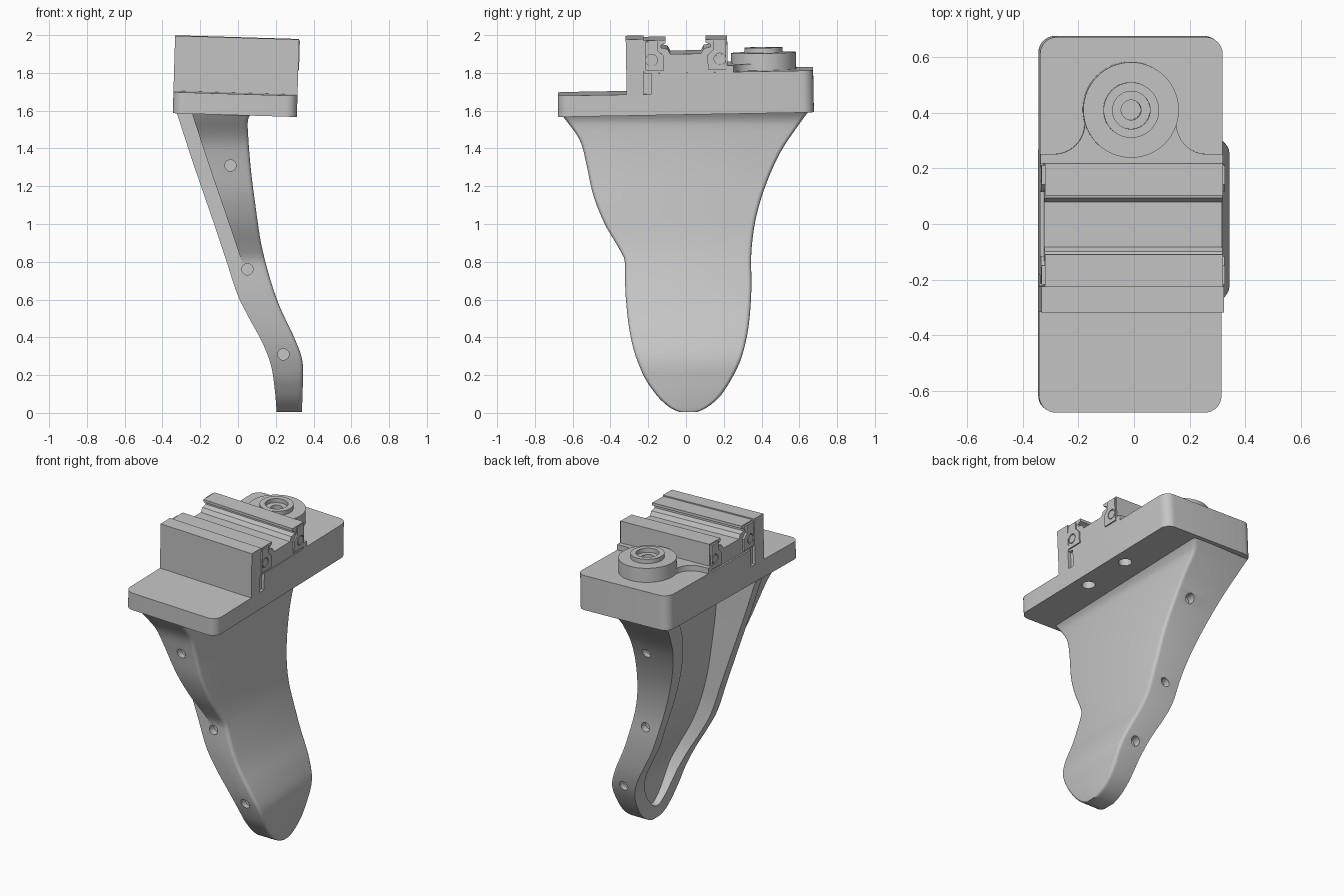
import bpy, bmesh, math
from mathutils import Matrix, Vector

if "Cube" in bpy.data.objects:
    bpy.data.objects.remove(bpy.data.objects["Cube"], do_unlink=True)

grey = bpy.data.materials.new("matte grey")
grey.use_nodes = True
grey.diffuse_color = (0.56, 0.56, 0.56, 1)
grey.node_tree.nodes["Principled BSDF"].inputs["Base Color"].default_value = (0.56, 0.56, 0.56, 1)

# The head sits slightly tilted on the leg
PIVOT = Vector((0, 0, 1.588))
TILT = (Matrix.Translation(PIVOT) @ Matrix.Rotation(0.03, 4, 'Y')
        @ Matrix.Rotation(0.018, 4, 'X') @ Matrix.Translation(-PIVOT))


def loft(name, rings, matrix=None):
    """Skin a list of equal-length rings and cap both ends."""
    bm = bmesh.new()
    loops = [[bm.verts.new(p) for p in ring] for ring in rings]
    n = len(loops[0])
    for a, b in zip(loops, loops[1:]):
        for i in range(n):
            j = (i + 1) % n
            bm.faces.new((a[i], a[j], b[j], b[i]))
    bm.faces.new(loops[0])
    bm.faces.new(loops[-1])
    bmesh.ops.recalc_face_normals(bm, faces=bm.faces)
    if matrix:
        bm.transform(matrix)
    mesh = bpy.data.meshes.new(name)
    bm.to_mesh(mesh)
    bm.free()
    obj = bpy.data.objects.new(name, mesh)
    bpy.context.collection.objects.link(obj)
    mesh.materials.append(grey)
    return obj


def prism(name, pts, axis, lo, hi, matrix=TILT):
    """Extrude a 2D outline along x, y or z."""
    place = {'x': lambda p, h: (h, p[0], p[1]),
             'y': lambda p, h: (p[0], h, p[1]),
             'z': lambda p, h: (p[0], p[1], h)}[axis]
    return loft(name, [[place(p, h) for p in pts] for h in (lo, hi)], matrix)


def circle(cx, cy, r, n=40):
    return [(cx + r * math.cos(i * math.tau / n), cy + r * math.sin(i * math.tau / n)) for i in range(n)]


def arc(cx, cy, r, start, end, n=8):
    angles = [math.radians(start + (end - start) * i / n) for i in range(n + 1)]
    return [(cx + r * math.cos(a), cy + r * math.sin(a)) for a in angles]


def boolean(obj, tool, operation='DIFFERENCE'):
    mod = obj.modifiers.new("cut", 'BOOLEAN')
    mod.operation, mod.object, mod.solver = operation, tool, 'EXACT'
    bpy.context.view_layer.objects.active = obj
    bpy.ops.object.modifier_apply(modifier=mod.name)
    bpy.data.objects.remove(tool, do_unlink=True)


def smooth(obj, degrees=35):
    bpy.ops.object.select_all(action='DESELECT')
    obj.select_set(True)
    bpy.context.view_layer.objects.active = obj
    bpy.ops.object.shade_smooth_by_angle(angle=math.radians(degrees))


def curve(points):
    """Smooth interpolation of value against height."""
    def value(z):
        k = 0
        while k < len(points) - 2 and z > points[k + 1][0]:
            k += 1
        (z0, v0), (z1, v1) = points[k], points[k + 1]

        def slope(i):
            a, b = points[max(i - 1, 0)], points[min(i + 1, len(points) - 1)]
            return (b[1] - a[1]) / (b[0] - a[0])
        h = z1 - z0
        t = min(max((z - z0) / h, 0), 1)
        return ((2*t**3 - 3*t**2 + 1) * v0 + (t**3 - 2*t**2 + t) * h * slope(k)
                + (3*t**2 - 2*t**3) * v1 + (t**3 - t**2) * h * slope(k + 1))
    return value


# Leg outline by height: front wall, flare on it, back wall, skin and open rim
wall_front = curve([(0, -.02), (.02, -.07), (.05, -.112), (.1, -.16), (.2, -.225), (.37, -.285),
                    (.6, -.317), (.81, -.322), (1.2, -.325), (1.6, -.325)])
flare = curve([(.81, -.322), (.88, -.36), (1, -.43), (1.15, -.49), (1.33, -.53),
               (1.44, -.56), (1.53, -.62), (1.59, -.67)])
wall_back = curve([(0, .045), (.02, .095), (.05, .14), (.1, .19), (.2, .252), (.3, .296), (.45, .33),
                   (.65, .346), (.85, .346), (1.03, .37), (1.2, .42), (1.38, .5), (1.53, .6), (1.61, .66)])
skin = curve([(0, .338), (.15, .343), (.28, .34), (.4, .297), (.56, .222), (.72, .167), (.9, .122),
              (1.1, .092), (1.3, .067), (1.5, .052), (1.56, .054), (1.6, .085)])
rim = curve([(0, .205), (.12, .195), (.25, .175), (.37, .13), (.5, .06), (.62, 0), (.8, -.06),
             (.98, -.12), (1.33, -.24), (1.6, -.328)])


def front_edge(z):
    return min(wall_front(z) - .001, flare(z)) if z > .81 else wall_front(z) - .001


def section(z):
    """Solid section: the flare stands back from the rim by a step."""
    y0, ye, y1 = wall_front(z), front_edge(z), wall_back(z)
    x0, x1 = rim(z), skin(z)
    step = x0 + .08
    r = .022
    front = [(x1 - r, ye), (x1 - .6 * r, ye + .08 * r), (x1 - .29 * r, ye + .29 * r),
             (x1 - .08 * r, ye + .6 * r), (x1, ye + r)]
    back = [(x, ye + y1 - y) for x, y in reversed(front)]
    return [(x, y, z) for x, y in [(x0, y0), (step, y0), (step, ye)] + front + back + [(x0, y1)]]


def cavity(z):
    """Hollow section, with a rounded lower end."""
    x0, x1 = rim(z) - .15, skin(z) - .1
    y0, y1 = wall_front(z - .06) + .068, wall_back(z - .06) - .075
    return [(x0, y0, z), (x1, y0, z), (x1, y1, z), (x0, y1, z)]


def heights(lo, hi, n=64):
    return [lo + (hi - lo) * (i / n) ** 1.5 for i in range(n + 1)]


# Hollow leg, open towards the rim side, with blind holes in both walls
leg = loft("leg", [section(z) for z in heights(.004, 1.6)])
boolean(leg, loft("leg_cavity", [cavity(z) for z in heights(.085, 1.7)]))
for x, z in ((-.04, 1.31), (.05, .76), (.24, .31)):
    for y, inward in ((front_edge(z), 1), (wall_back(z), -1)):
        lo, hi = sorted((y - .1 * inward, y + .045 * inward))
        boolean(leg, prism("side_hole", circle(x, z, .03, 24), 'y', lo, hi, None))
smooth(leg)

# Stepped mounting plate with upright wall and rounded corners
L, R = -.345, .312
body = prism("mounting_plate", [(-.68, 1.588), (.68, 1.588), (.68, 1.81), (-.217, 1.81), (-.217, 1.992),
                                (-.312, 1.992), (-.312, 1.7), (-.68, 1.7)], 'x', L, R)
c = .06
outline = (arc(R - c, .677 - c, c, 0, 90) + arc(L + c, .677 - c, c, 90, 180)
           + arc(L + c, -.677 + c, c, 180, 270) + arc(R - c, -.677 + c, c, 270, 360))
boolean(body, prism("corner_rounding", outline, 'z', 1.5, 2.1), 'INTERSECT')
for y in (-.155, .18):
    boolean(body, prism("underside_hole", circle(.22, y, .04, 24), 'z', 1.5, 1.66))
# Relief pocket where the wall meets the carriage seat, open at each end
for lo, hi in ((L - .01, L + .02), (R - .02, R + .01)):
    boolean(body, prism("relief_pocket", [(-.222, 1.7), (-.18, 1.7), (-.18, 1.82), (-.222, 1.82)], 'x', lo, hi))
smooth(body, 25)

# Slide carriage with a channel and undercut lips
arm = [(.225, 1.81), (.225, 1.985), (.11, 1.985), (.11, 1.968), (.135, 1.958), (.135, 1.945),
       (.1, 1.937), (.085, 1.91)]
profile = arm + [(.008 - y, z) for y, z in reversed(arm)]
prism("slide_carriage", profile, 'x', L + .012, R - .004)

# End covers and their screws
cover = [(.218, 1.825), (.218, 1.978), (.15, 1.978), (.15, 1.93), (.12, 1.9), (.12, 1.825)]
for side, x0, x1 in (("left", R - .006, R + .004), ("right", L, L + .013)):
    for end, s in (("back", 1), ("front", -1)):
        pts = [(s * (y - .004) + .004, z) for y, z in cover]
        plate = prism(f"{side}_{end}_end_cover", pts, 'x', x0, x1)
        cy = s * .181 + .004
        boolean(plate, prism("screw_recess", circle(cy, 1.88, .031, 24), 'x', x0 - .01, x1 + .01))
        mid = (x0 + x1) / 2
        prism(f"{side}_{end}_screw", circle(cy, 1.88, .026, 24), 'x', mid - .006, mid + .004)

# Filleted web between the carriage and the boss
bx, by = -.02, .416
right_fillet = arc(bx + .275, by - .05, .11, 270, 180)
left_fillet = [(2 * bx - x, y) for x, y in reversed(right_fillet)]
edge = by - .16
web = prism("boss_web", [(L, .22), (R, .22), (R, edge)] + right_fillet + left_fillet + [(L, edge)], 'z', 1.8, 1.845)
smooth(web)

# Round boss with raised collar and stepped bore
boss = prism("boss", circle(bx, by, .172, 64), 'z', 1.8, 1.9)
collar = prism("boss_collar", circle(bx, by, .1, 48), 'z', 1.85, 1.927)
boolean(boss, collar, 'UNION')
for r, depth in ((.068, 1.9), (.036, 1.83)):
    boolean(boss, prism("bore", circle(bx, by, r), 'z', depth, 2))
smooth(boss)
